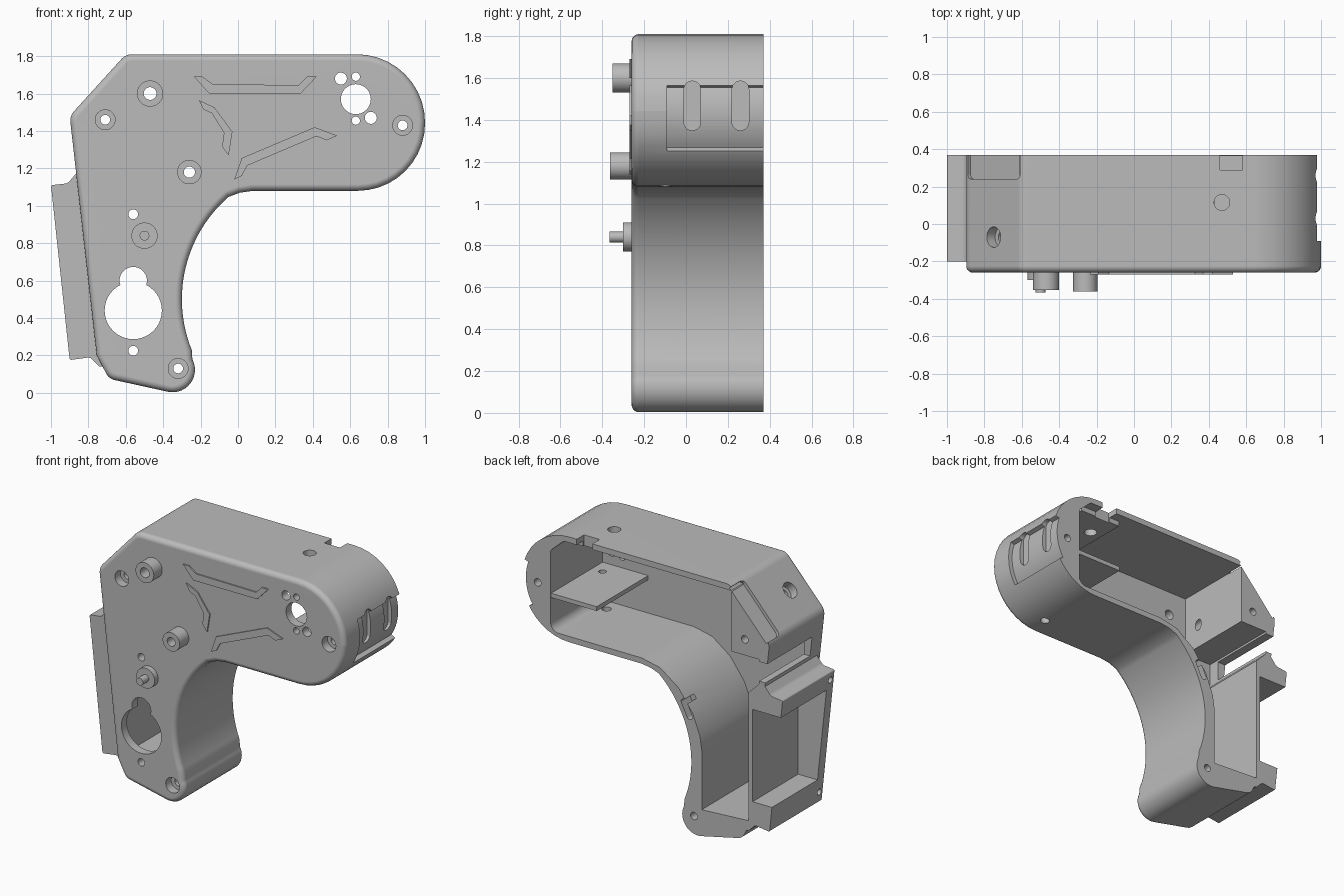
import bpy, bmesh, math
from mathutils import Vector

cube = bpy.data.objects.get("Cube")
if cube:
    bpy.data.objects.remove(cube, do_unlink=True)

BACK, FRONT, INNER = 0.37, -0.26, -0.20

grey = bpy.data.materials.new("plain grey")
grey.use_nodes = True
grey.diffuse_color = (0.5, 0.5, 0.5, 1)
grey.node_tree.nodes["Principled BSDF"].inputs["Base Color"].default_value = (0.5, 0.5, 0.5, 1)


def arc(cx, cz, r, a0, a1, n):
    steps = [math.radians(a0 + (a1 - a0) * i / n) for i in range(n + 1)]
    return [(cx + r * math.cos(a), cz + r * math.sin(a)) for a in steps]


def circle(cx, cz, r, n=32):
    return arc(cx, cz, r, 0, 360 - 360 / n, n - 1)


def rect(a0, b0, a1, b1, r=0.0):
    return rounded([(a0, b0, r), (a1, b0, r), (a1, b1, r), (a0, b1, r)])


def rounded(points, n=10):
    """Polygon whose corners (x, z, radius) are filleted."""
    out = []
    for i, p in enumerate(points):
        if len(p) == 2 or p[2] == 0:
            out.append(tuple(p[:2]))
            continue
        c = Vector(p[:2])
        u = (Vector(points[i - 1][:2]) - c).normalized()
        v = (Vector(points[(i + 1) % len(points)][:2]) - c).normalized()
        half = u.angle(v) / 2
        mid = c + (u + v).normalized() * (p[2] / math.sin(half))
        s = c + u * (p[2] / math.tan(half)) - mid
        e = c + v * (p[2] / math.tan(half)) - mid
        for k in range(n + 1):
            t = k / n
            sweep = math.pi - 2 * half
            d = (s * math.sin((1 - t) * sweep) + e * math.sin(t * sweep)) / math.sin(sweep)
            out.append(tuple(mid + d))
    return out


def prism(name, pts, a, b, axis="y", bevel=0):
    """Extrude a 2D outline from a to b along an axis."""
    place = {"x": lambda p, t: (t, p[0], p[1]),
             "y": lambda p, t: (p[0], t, p[1]),
             "z": lambda p, t: (p[0], p[1], t)}[axis]
    bm = bmesh.new()
    lo = [bm.verts.new(place(p, a)) for p in pts]
    hi = [bm.verts.new(place(p, b)) for p in pts]
    first = bm.faces.new(lo)
    bm.faces.new(hi)
    for i in range(len(pts)):
        bm.faces.new((lo[i - 1], lo[i], hi[i], hi[i - 1]))
    bmesh.ops.recalc_face_normals(bm, faces=bm.faces)
    if bevel:
        bmesh.ops.bevel(bm, geom=list(first.edges), offset=bevel, segments=5,
                        profile=0.5, affect="EDGES")
    mesh = bpy.data.meshes.new(name)
    bm.to_mesh(mesh)
    bm.free()
    mesh.materials.append(grey)
    obj = bpy.data.objects.new(name, mesh)
    bpy.context.collection.objects.link(obj)
    return obj


def boolean(target, tool, op="DIFFERENCE"):
    mod = target.modifiers.new("cut", "BOOLEAN")
    mod.operation, mod.solver, mod.object = op, "EXACT", tool
    bpy.context.view_layer.objects.active = target
    bpy.ops.object.modifier_apply(modifier=mod.name)
    bpy.data.objects.remove(tool, do_unlink=True)


def cut(target, pts, a, b, axis="y"):
    boolean(target, prism("cutter", pts, a, b, axis))


def cut_chamfer(pts, a, b):
    """Cut square to the sloping upper corner."""
    tool = prism("cutter", pts, a, b, "x")
    tool.location = (-0.75, 0, 1.645)
    tool.rotation_euler = (0, math.radians(222.3), 0)
    boolean(body, tool)


def finish(obj):
    bpy.ops.object.select_all(action="DESELECT")
    obj.select_set(True)
    bpy.context.view_layer.objects.active = obj
    bpy.ops.object.shade_smooth_by_angle(angle=math.radians(32))
    obj.modifiers.new("clean normals", "WEIGHTED_NORMAL").keep_sharp = True


# Main shell: arm, inner curve, foot and sloping corner
outline = rounded([(-0.60, 1.81, 0.08), (1.0, 1.81, 0.365), (1.0, 1.08, 0.36), (0.08, 1.08), (0.01, 1.07)]
                  + arc(0.425, 0.5, 0.725, 131, 202, 28)
                  + arc(-0.35, 0.123, 0.12, 28, -103, 14)
                  + [(-0.69, 0.075, 0.07), (-0.755, 0.2), (-0.90, 1.48, 0.08)])
body = prism("main_shell", outline, FRONT, BACK, bevel=0.035)

# Side mounting frame
frame = rounded([(-1.0, 1.11, 0.01), (-0.91, 1.12, 0.04), (-0.86, 1.18), (-0.8, 1.18), (-0.7, 0.14),
                 (-0.74, 0.14), (-0.79, 0.19, 0.03), (-0.9, 0.175, 0.01)])
boolean(body, prism("frame", frame, -0.2, BACK), "UNION")

# Hollow interior, open at the back
cavity = rounded([(-0.61, 1.77), (0.68, 1.77, 0.03), (0.78, 1.68, 0.03), (0.78, 1.12, 0.06), (0.08, 1.12),
                  (-0.06, 1.09), (-0.2, 0.99), (-0.31, 0.84), (-0.365, 0.7), (-0.38, 0.6),
                  (-0.38, 0.19), (-0.74, 0.21), (-0.74, 1.1), (-0.82, 1.18), (-0.82, 1.35), (-0.61, 1.35)])
cut(body, cavity, INNER, 0.6)

# Pocket in the side frame and the cable gap above it
cut(body, [(-1.2, 0.35), (-0.77, 0.35), (-0.77, 0.99), (-1.2, 0.99)], -0.13, 0.6)
cut(body, [(-1.2, 1.2), (-0.78, 1.2), (-0.78, 1.335), (-1.2, 1.335)], -0.12, 0.6)
for z in (0.25, 1.05):
    cut(body, circle(-0.165, z, 0.022, 20), -1.2, -0.88, "x")

# Thick pad under the arm roof
boolean(body, prism("pad", rect(0.38, -0.22, 0.70, 0.30), 1.735, 1.79, "z"), "UNION")

# Screw holes with wide heads
for x, z in ((-0.71, 1.46), (0.88, 1.43), (-0.32, 0.13)):
    cut(body, circle(x, z, 0.053), -0.5, -0.20)
    cut(body, circle(x, z, 0.026, 20), -0.5, 0.6)

# Front openings
for x, z, r in ((0.63, 1.57, 0.08), (0.55, 1.68, 0.032), (0.63, 1.69, 0.022), (0.71, 1.47, 0.032),
                (0.63, 1.455, 0.022), (-0.56, 0.955, 0.026), (-0.56, 0.225, 0.026),
                (-0.56, 0.44, 0.153), (-0.56, 0.6, 0.073), (-0.47, 1.60, 0.034), (-0.26, 1.18, 0.03)):
    cut(body, circle(x, z, r, 40), -0.5, -0.15)

# Roof hole, roof notch, underside hole
cut(body, circle(0.47, 0.115, 0.042), 1.6, 2.0, "z")
cut(body, rect(0.46, 0.29, 0.58, 0.6), 1.6, 2.0, "z")
cut(body, circle(0.68, -0.1, 0.03, 24), 0.9, 1.25, "z")

# Recessed grip panel with two slots on the round end
panel = arc(0.635, 1.445, 0.335, -32, 19, 16) + arc(0.635, 1.445, 0.5, 19, -32, 16)
cut(body, panel, -0.09, 0.6)
for y in (0.03, 0.26):
    cut(body, rect(y - 0.04, 1.35, y + 0.04, 1.515 + 0.07, 0.039), 0.94, 1.2, "x")

# Sloping corner: shallow step and a stepped hole
cut_chamfer(rect(0.24, -0.21, 0.6, 0.21, 0.03), -0.022, 0.2)
cut_chamfer(circle(-0.07, 0, 0.055), -0.06, 0.2)
cut_chamfer(circle(-0.07, 0, 0.03), -0.28, 0.2)

# Small slot in the rear rim
slot = rounded([(-0.315, 0.80, 0.019), (-0.277, 0.785, 0.019), (-0.215, 0.91, 0.019), (-0.253, 0.93, 0.019)])
cut(body, slot, 0.27, 0.6)
finish(body)

# Shelf inside the arm
shelf = prism("arm_shelf", rect(0.43, INNER - 0.02, 0.80, BACK - 0.005), 1.35, 1.38, "z")
cut(shelf, circle(0.70, -0.085, 0.025, 20), 1.2, 1.5, "z")
finish(shelf)

# Hollow standoffs and the stepped pin
for name, x, z, r, hole, tip in (("upper_standoff", -0.47, 1.60, 0.07, 0.034, -0.352),
                                 ("lower_standoff", -0.26, 1.18, 0.065, 0.03, -0.362)):
    post = prism(name, circle(x, z, r, 40), tip, -0.21)
    cut(post, circle(x, z, hole, 40), -0.5, 0)
    finish(post)
finish(prism("pin_base", circle(-0.5, 0.84, 0.07, 40), -0.30, -0.22))
finish(prism("pin_tip", circle(-0.5, 0.84, 0.026, 24), -0.365, -0.28))

# Thin raised trim on the front
trims = {
    "upper_trim": [(-0.235, 1.69), (-0.19, 1.69), (-0.135, 1.65), (0.325, 1.645),
                   (0.37, 1.69), (0.42, 1.69), (0.335, 1.60), (-0.155, 1.60)],
    "middle_trim": [(-0.21, 1.565), (-0.125, 1.525), (-0.03, 1.395), (-0.05, 1.27),
                    (-0.085, 1.315), (-0.075, 1.39), (-0.14, 1.495), (-0.185, 1.515)],
    "lower_trim": [(-0.02, 1.14), (0.02, 1.255), (0.41, 1.42), (0.53, 1.375),
                   (0.475, 1.35), (0.42, 1.372), (0.05, 1.215), (0.02, 1.16)],
}
for name, pts in trims.items():
    prism(name, pts, FRONT - 0.009, FRONT + 0.0005)
